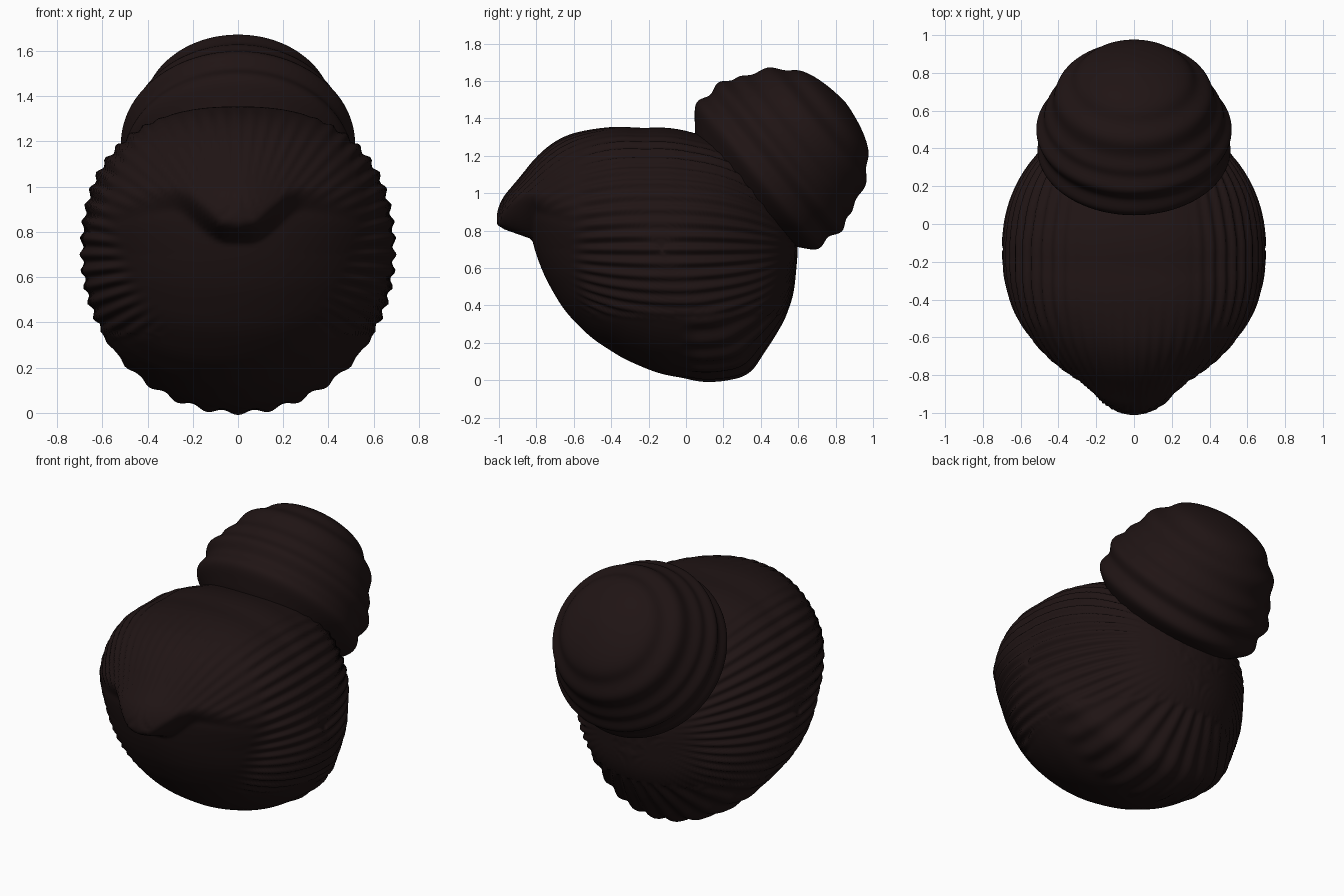
import bpy, bmesh, math
from mathutils import Vector

if "Cube" in bpy.data.objects:
    bpy.data.objects.remove(bpy.data.objects["Cube"])

mat = bpy.data.materials.new("dark_hair")
mat.diffuse_color = (0.014, 0.007, 0.007, 1)
mat.use_nodes = True
mat.node_tree.nodes["Principled BSDF"].inputs["Base Color"].default_value = mat.diffuse_color

CY, CZ, RX = -0.13, 0.70, 0.69
NA, NT = 300, 130


def finish(name, bm):
    bmesh.ops.recalc_face_normals(bm, faces=bm.faces[:])
    me = bpy.data.meshes.new(name)
    bm.to_mesh(me)
    bm.free()
    me.materials.append(mat)
    for p in me.polygons:
        p.use_smooth = True
    ob = bpy.data.objects.new(name, me)
    bpy.context.collection.objects.link(ob)
    return ob


def smooth(x, a, b):
    t = min(1, max(0, (x - a) / (b - a)))
    return t * t * (3 - 2 * t)


def polar(points):
    """Side outline (y, z) -> smoothed radius by angle, 0 = front, 90 = up."""
    tab = sorted((math.degrees(math.atan2(z - CZ, CY - y)) % 360,
                  math.hypot(y - CY, z - CZ)) for y, z in points)
    tab = [(tab[-1][0] - 360, tab[-1][1])] + tab + [(tab[0][0] + 360, tab[0][1])]

    def linear(a):
        a %= 360
        for (a0, r0), (a1, r1) in zip(tab, tab[1:]):
            if a0 <= a <= a1:
                return r0 + (r1 - r0) * (a - a0) / max(a1 - a0, 1e-6)
    return lambda a: sum(linear(a + k) for k in range(-4, 5, 2)) / 5


# Side outlines of the hair: shared crown, back and underside, two fronts
shared = [(-.49, 1.34), (-.24, 1.345), (.06, 1.315), (.35, 1.19), (.52, .97),
          (.595, .72), (.585, .6), (.555, .4), (.49, .28), (.40, .14), (.34, .04),
          (.15, 0), (0, .013), (-.25, .08), (-.41, .165), (-.57, .29), (-.71, .475)]
scalp = polar(shared + [(-.78, .62), (-.825, .77), (-.85, .92), (-.80, 1.08), (-.68, 1.23)])
fringe = polar(shared + [(-.99, .72), (-1.01, .85), (-1, .94), (-.89, 1.07),
                         (-.755, 1.23), (-.65, 1.3)])


def hair_point(deg, t):
    a = math.radians(deg)
    s = math.sin(t)
    x = RX * s
    ax = abs(x)
    p = 2 + 0.45 * max(0, math.sin(a))
    scale = max(0, 1 - abs(s) ** p) ** (1 / p)
    # fringe lip: lowest in the middle, fading toward the temples
    d = (deg + 180) % 360 - 180
    edge = 5.5 + 12 * smooth(ax, 0.05, 0.3)
    lip = smooth(d, edge - 1.5, edge + 3 + 12 * ax) / (1 + (ax / 0.36) ** 2)
    r = scalp(deg) + (fringe(deg) - scalp(deg)) * lip
    v = Vector((x, -math.cos(a) * r * scale, math.sin(a) * r * scale))
    # combed strands run front to back, leaving the face area smooth
    phi = math.atan2(v.x, v.z)
    low = smooth(-v.z, 0.3, 0.4)
    side = smooth(v.y, -0.50, -0.36) * smooth(ax, 0.25, 0.5) * (1 - low)
    nape = smooth(v.y, 0.08, 0.22) * (0.4 + low) / 1.4
    front = 0.5 * smooth(d, edge, edge + 6) * smooth(-v.y, 0.2, 0.6) * (d < 80)
    wave = math.cos((32 if low > 0.5 else 60) * phi)
    amp = 0.010 * max(side, nape * (1 - smooth(v.z, .3, .5)), front)
    n = Vector((v.x, 0.5 * v.y, v.z)).normalized()
    return v + n * wave * amp + Vector((0, CY, CZ))


# Combed hair cap with fringe
bm = bmesh.new()
rings = []
for j in range(1, NT):
    t = -math.pi / 2 + math.pi * j / NT
    rings.append([bm.verts.new(hair_point(360 * i / NA, t)) for i in range(NA)])
for r0, r1 in zip(rings, rings[1:]):
    for i in range(NA):
        k = (i + 1) % NA
        bm.faces.new((r0[i], r0[k], r1[k], r1[i]))
for ring, sx in ((rings[0], -1), (rings[-1], 1)):
    tip = bm.verts.new((sx * RX, CY, CZ))
    for i in range(NA):
        bm.faces.new((ring[i], ring[(i + 1) % NA], tip))
finish("hair_cap", bm)

# Coiled bun: ridged profile (radius, height) turned about a tilted axis
profile = [(0, -.1), (.34, -.09), (.43, -.01), (.505, .045), (.52, .09), (.487, .145),
           (.51, .185), (.53, .235), (.472, .285), (.482, .335), (.43, .385),
           (.425, .45), (.405, .50), (.33, .54), (.305, .60), (.21, .645),
           (.1, .67), (0, .682)]
bm = bmesh.new()
verts = [bm.verts.new((r, 0, h)) for r, h in profile]
edges = [bm.edges.new(pair) for pair in zip(verts, verts[1:])]
bmesh.ops.spin(bm, geom=verts + edges, cent=(0, 0, 0), axis=(0, 0, 1),
               angle=2 * math.pi, steps=40, use_duplicate=False)
bmesh.ops.remove_doubles(bm, verts=bm.verts[:], dist=1e-4)
bun = finish("hair_bun", bm)
bun.location = (0, .33, 1.05)
bun.rotation_euler = (-math.atan2(.77, .64), 0, 0)
sub = bun.modifiers.new("smooth", "SUBSURF")
sub.levels = sub.render_levels = 2
